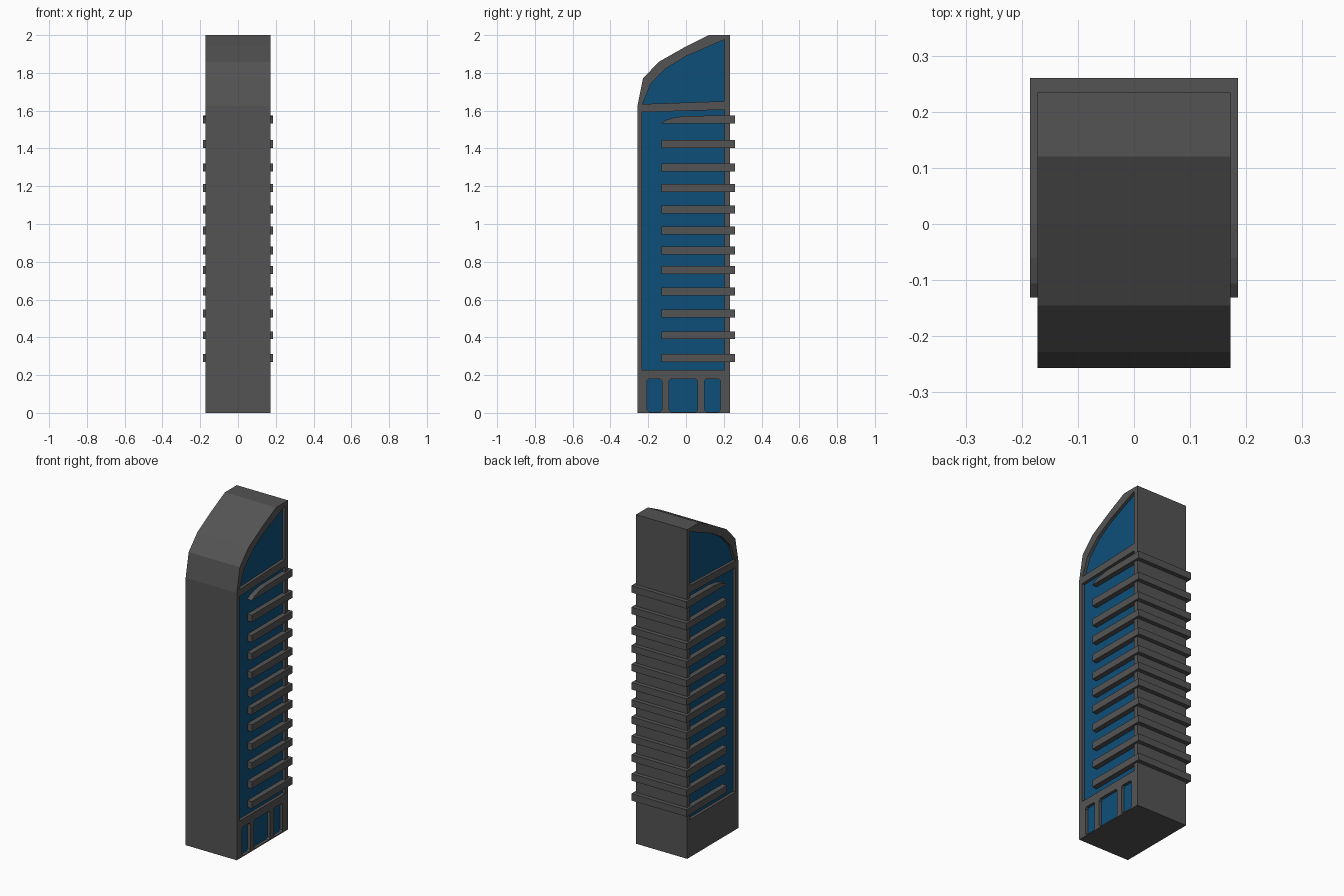
import bpy, bmesh

if "Cube" in bpy.data.objects:
    bpy.data.objects.remove(bpy.data.objects["Cube"])


def material(name, rgb):
    m = bpy.data.materials.new(name)
    m.diffuse_color = (*rgb, 1)
    m.use_nodes = True
    m.node_tree.nodes["Principled BSDF"].inputs["Base Color"].default_value = m.diffuse_color
    return m


GREY = material("dark grey concrete", (0.088, 0.088, 0.088))
BLUE = material("blue glass", (0.0048, 0.078, 0.195))

HALF = 0.172      # half width of the tower
RECESS = 0.018    # depth of the window recesses
BACK = 0.234      # rear wall
GLASS_X = HALF - RECESS


def prism(bm, profile, x0, x1):
    """Extrude a (y, z) outline from x0 to x1."""
    a = [bm.verts.new((x0, y, z)) for y, z in profile]
    b = [bm.verts.new((x1, y, z)) for y, z in profile]
    faces = [bm.faces.new(a), bm.faces.new(b)]
    n = len(a)
    for i in range(n):
        j = (i + 1) % n
        faces.append(bm.faces.new((a[i], a[j], b[j], b[i])))
    bmesh.ops.recalc_face_normals(bm, faces=faces)


def finish(name, bm, *mats):
    me = bpy.data.meshes.new(name)
    bm.to_mesh(me)
    bm.free()
    for m in mats:
        me.materials.append(m)
    ob = bpy.data.objects.new(name, me)
    bpy.context.collection.objects.link(ob)
    return ob


def rect(y0, y1, z0, z1):
    return [(y0, z0), (y1, z0), (y1, z1), (y0, z1)]


def chamfered(y0, y1, z0, z1, c=0.01):
    return [(y0 + c, z0), (y1 - c, z0), (y1, z0 + c), (y1, z1 - c),
            (y1 - c, z1), (y0 + c, z1), (y0, z1 - c), (y0, z0 + c)]


# Tower body with swept roof
bm = bmesh.new()
prism(bm, [(-0.257, 0), (BACK, 0), (BACK, 2), (0.12, 2), (0, 1.94),
           (-0.145, 1.858), (-0.228, 1.77), (-0.257, 1.625)], -HALF, HALF)
body = finish("tower_body", bm, GREY, BLUE)

# Window recesses: crown and main on both sides, small ground windows on the right
crown = [(-0.23, 1.635), (0.205, 1.65), (0.205, 1.977), (0, 1.888),
         (-0.107, 1.823), (-0.187, 1.742)]
main = [(-0.232, 0.228), (0.205, 0.228), (0.205, 1.605), (-0.232, 1.592)]
ground = [chamfered(y0, y1, 0.006, 0.18)
          for y0, y1 in ((-0.206, -0.128), (-0.09, 0.062), (0.098, 0.182))]
bm = bmesh.new()
for outline in (crown, main):
    prism(bm, outline, -HALF - 0.05, -GLASS_X)
for outline in [crown, main] + ground:
    prism(bm, outline, GLASS_X, HALF + 0.05)
cutter = finish("window_cutter", bm, GREY)
cutter.hide_render = True

mod = body.modifiers.new("windows", "BOOLEAN")
mod.operation = "DIFFERENCE"
mod.solver = "EXACT"
mod.object = cutter
bpy.context.view_layer.objects.active = body
bpy.ops.object.modifier_apply(modifier=mod.name)
bpy.data.objects.remove(cutter)

# Recessed faces looking sideways are glass
for p in body.data.polygons:
    glass = abs(p.normal.x) > 0.9 and abs(p.center.x) < HALF - 0.005
    p.material_index = 1 if glass else 0

# Floor ledges wrapping around the back
OUT_X, OUT_Y, START, H = 0.185, 0.26, -0.131, 0.021
LEVELS = [0.29, 0.411, 0.527, 0.642, 0.757, 0.86,
          0.965, 1.077, 1.191, 1.30, 1.423, 1.554]
for i, z in enumerate(LEVELS):
    arm = rect(START, OUT_Y, z - H, z + H)
    if i == len(LEVELS) - 1:  # top ledge tapers to a point
        arm = [(START, z - H), (OUT_Y, z - H), (OUT_Y, z + H), (0, z + 0.018),
               (-0.06, z + 0.01), (-0.106, z - 0.004)]
    bm = bmesh.new()
    for s in (-1, 1):
        prism(bm, arm, s * (GLASS_X - 0.004), s * OUT_X)
    prism(bm, rect(BACK - 0.01, OUT_Y, z - H, z + H), -GLASS_X + 0.004, GLASS_X - 0.004)
    finish(f"floor_ledge_{i + 1}", bm, GREY)
